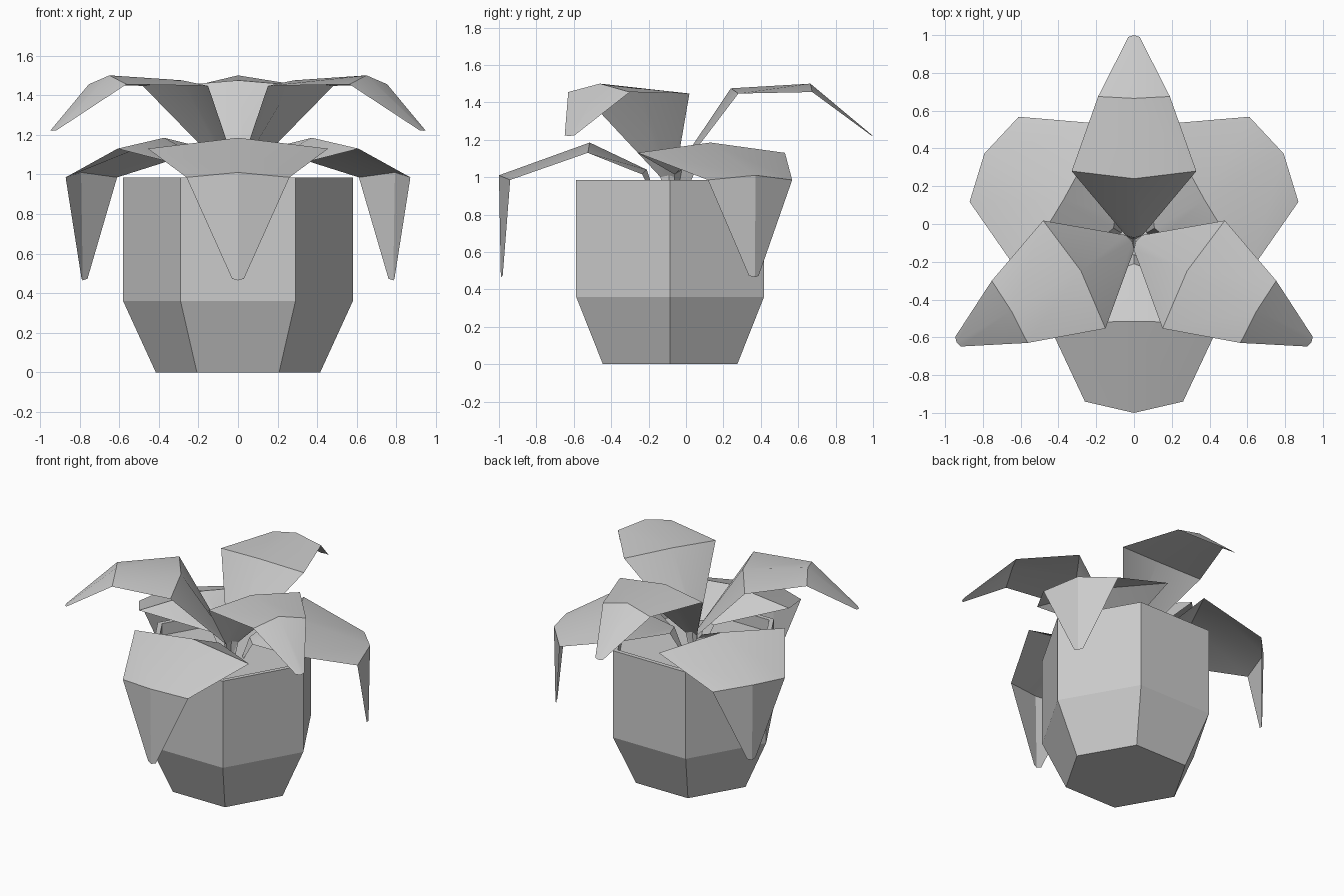
import bpy, bmesh
from math import sin, cos, pi, radians
from mathutils import Matrix

cube = bpy.data.objects.get("Cube")
if cube:
    bpy.data.objects.remove(cube, do_unlink=True)

CENTRE = Matrix.Translation((0, -0.085, 0))

grey = bpy.data.materials.new("plain grey")
grey.use_nodes = True
colour = (0.6, 0.6, 0.6, 1)
grey.diffuse_color = colour
grey.node_tree.nodes["Principled BSDF"].inputs["Base Color"].default_value = colour


def finish(name, bm, matrix, smooth):
    mesh = bpy.data.meshes.new(name)
    bm.to_mesh(mesh)
    bm.free()
    mesh.materials.append(grey)
    ob = bpy.data.objects.new(name, mesh)
    bpy.context.collection.objects.link(ob)
    ob.matrix_world = matrix
    if smooth:
        bpy.ops.object.select_all(action='DESELECT')
        ob.select_set(True)
        bpy.context.view_layer.objects.active = ob
        bpy.ops.object.shade_smooth_by_angle(angle=radians(20))
    return ob


def hex_pot(name, profile):
    """Closed six-sided shell swept from (radius, height) points."""
    bm = bmesh.new()
    rings = [[bm.verts.new((r * cos(i * pi / 3), r * sin(i * pi / 3), z))
              for i in range(6)] for r, z in profile]
    for low, high in zip(rings, rings[1:]):
        for i in range(6):
            j = (i + 1) % 6
            bm.faces.new((low[i], low[j], high[j], high[i]))
    bm.faces.new(rings[0][::-1])
    bm.faces.new(rings[-1])
    finish(name, bm, CENTRE, False)


def leaf(name, rows, angle):
    """Creased sheet along +x; rows are (mid x, mid z, edge x, edge z, half width)."""
    bm = bmesh.new()
    strips = []
    for mx, mz, ex, ez, w in rows:
        strips.append([bm.verts.new(p) for p in
                       ((ex, -w, ez), (mx, 0, mz), (ex, w, ez))])
    for a, b in zip(strips, strips[1:]):
        for i in range(2):
            bm.faces.new((a[i], b[i], b[i + 1], a[i + 1]))
    finish(name, bm, CENTRE @ Matrix.Rotation(radians(angle), 4, 'Z'), True)


# Pot with a thin rim and sunken soil
hex_pot("pot", [(0.415, 0), (0.58, 0.36), (0.58, 0.985), (0.545, 0.985), (0.545, 0.9)])

# Drooping lower leaves and arching upper leaves, three of each
LOWER = [(0.07, 0.88, 0.08, 0.88, 0.03),
         (0.125, 1.04, 0.15, 1.015, 0.06),
         (0.43, 1.185, 0.44, 1.13, 0.455),
         (0.915, 1.01, 0.855, 0.985, 0.26),
         (0.905, 0.465, 0.895, 0.473, 0.03)]
UPPER = [(0.0, 0.88, 0.01, 0.88, 0.025),
         (0.013, 1.01, 0.025, 1.0, 0.045),
         (0.325, 1.475, 0.365, 1.447, 0.33),
         (0.75, 1.50, 0.76, 1.455, 0.19),
         (1.085, 1.22, 1.075, 1.223, 0.03)]

for side, turn in (("front", 0), ("left", 120), ("right", 240)):
    leaf("lower_leaf_" + side, LOWER, 270 + turn)
for side, turn in (("back", 0), ("right", 120), ("left", 240)):
    leaf("upper_leaf_" + side, UPPER, 90 + turn)
